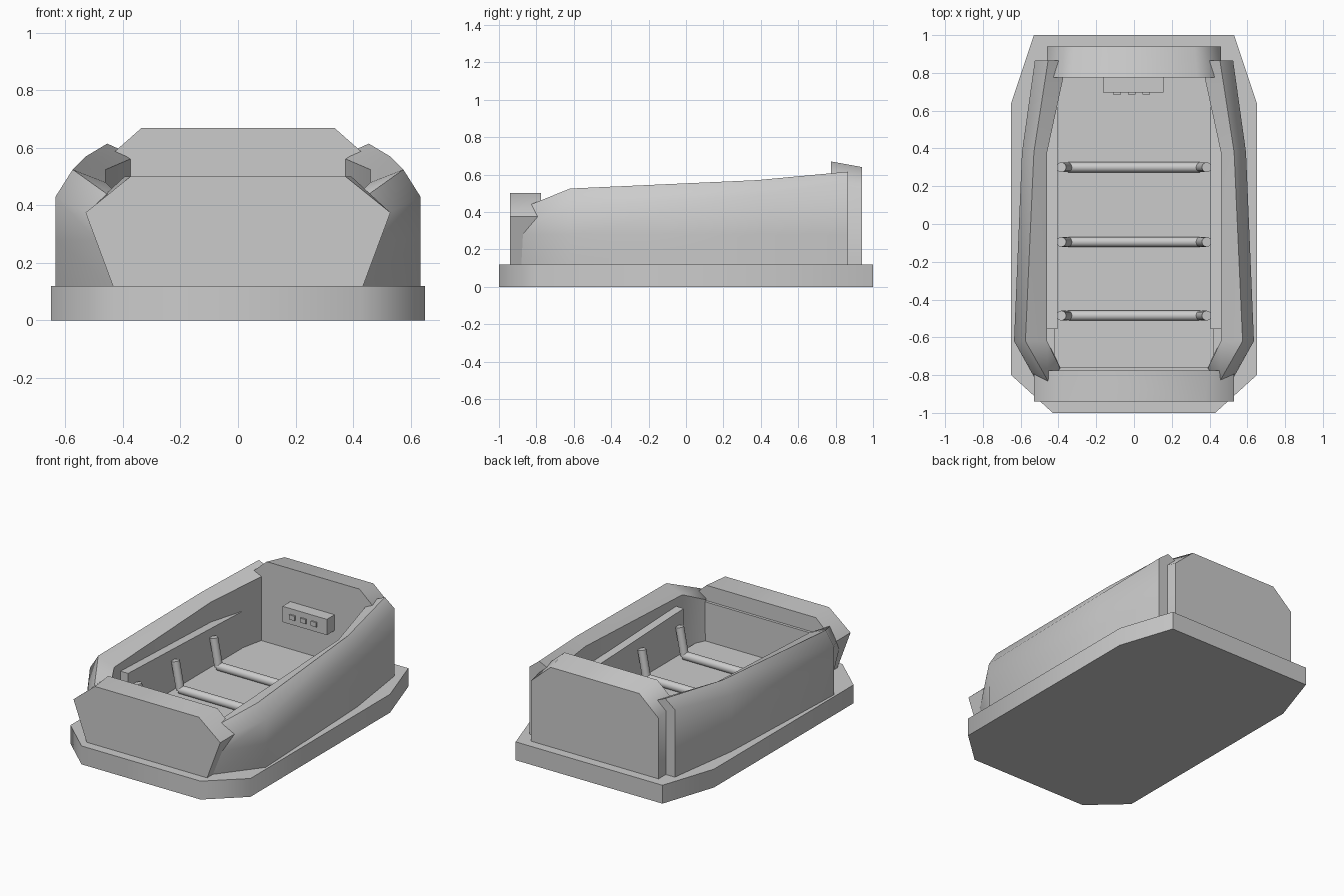
import bpy
import bmesh
import math
from mathutils import Vector

old = bpy.data.objects.get("Cube")
if old:
    bpy.data.objects.remove(old, do_unlink=True)

grey = bpy.data.materials.new("plain grey")
grey.use_nodes = True
grey.diffuse_color = (0.6, 0.6, 0.6, 1)
grey.node_tree.nodes["Principled BSDF"].inputs["Base Color"].default_value = (0.6, 0.6, 0.6, 1)

DECK = 0.12


def loft(name, sections):
    """Closed solid through matching rings of points, soft across shallow edges."""
    bm = bmesh.new()
    rings = [[bm.verts.new(p) for p in ring] for ring in sections]
    n = len(rings[0])
    for a, b in zip(rings, rings[1:]):
        for i in range(n):
            j = (i + 1) % n
            bm.faces.new((a[i], a[j], b[j], b[i]))
    bm.faces.new(rings[0])
    bm.faces.new(rings[-1])
    bmesh.ops.recalc_face_normals(bm, faces=bm.faces)
    mesh = bpy.data.meshes.new(name)
    bm.to_mesh(mesh)
    bm.free()
    mesh.materials.append(grey)
    obj = bpy.data.objects.new(name, mesh)
    bpy.context.collection.objects.link(obj)
    bpy.ops.object.select_all(action="DESELECT")
    obj.select_set(True)
    bpy.context.view_layer.objects.active = obj
    bpy.ops.object.shade_smooth_by_angle(angle=math.radians(58))


def symmetric(half):
    return half + [(-x, v) for x, v in reversed(half)]


def box(name, x0, x1, y0, y1, z0, z1):
    ring = [(x0, y0), (x1, y0), (x1, y1), (x0, y1)]
    loft(name, [[(x, y, z) for x, y in ring] for z in (z0, z1)])


def rod(name, start, end, radius):
    a, b = Vector(start), Vector(end)
    turn = (b - a).to_track_quat("Z", "Y")
    ring = [turn @ Vector((radius * math.cos(t), radius * math.sin(t), 0))
            for t in (math.tau * i / 16 for i in range(16))]
    loft(name, [[a + p for p in ring], [b + p for p in ring]])


def panel(name, faces):
    """Upright panel from a front and a rear half profile."""
    loft(name, [[(x, y, z) for x, z in symmetric(half)] for y, half in faces])


# Base plate with cut corners, and the raised cabin floor
outline = symmetric([(0.43, -1), (0.65, -0.8), (0.65, 0.64), (0.53, 1)])
loft("base", [[(x, y, z) for x, y in outline] for z in (0, DECK)])
box("cabin_floor", -0.42, 0.42, -0.78, 0.78, 0.1, 0.145)

# Flared front panel with its thin inner lining, and chamfered rear panel
panel("front_panel", [
    (-0.94, [(0.435, DECK), (0.53, 0.375), (0.375, 0.5)]),
    (-0.775, [(0.435, DECK), (0.53, 0.375), (0.395, 0.5)])])
box("front_lining", -0.4, 0.4, -0.78, -0.757, DECK, 0.4)
panel("rear_panel", [
    (0.775, [(0.46, DECK), (0.46, 0.56), (0.335, 0.67)]),
    (0.94, [(0.46, DECK), (0.46, 0.515), (0.32, 0.64)])])


def wall_section(y, outer, shoulder, ridge, top, inner):
    return [(outer, y, DECK), (outer, y, 0.28), (outer, y, shoulder),
            (ridge, y, top), (inner, y, top - 0.045), (inner, y, DECK)]


# Side walls: front edge wraps around the flared panel
nose = [(0.435, -0.88, DECK), (0.49, -0.88, 0.28), (0.525, -0.8, 0.375),
        (0.456, -0.83, 0.44), (0.39, -0.765, 0.41), (0.39, -0.757, DECK)]
wall = [nose,
        wall_section(-0.62, 0.635, 0.43, 0.575, 0.525, 0.46),
        wall_section(0.38, 0.593, 0.49, 0.53, 0.57, 0.46),
        wall_section(0.865, 0.525, 0.56, 0.455, 0.615, 0.355)]

for side, s in (("left", 1), ("right", -1)):
    loft(side + "_wall", [[(s * x, y, z) for x, y, z in ring] for ring in wall])
    # Upright inner panel along the cabin
    liner = [[(s * x, y, z) for x, z in ((0.405, DECK), (0.47, DECK), (0.47, top), (0.405, top))]
             for y, top in ((-0.555, 0.43), (0.62, 0.385))]
    loft(side + "_inner_panel", liner)

# Floor bars with leaning end posts
for i, y in enumerate((-0.485, -0.095, 0.3)):
    rod(f"floor_bar_{i + 1}", (-0.35, y, 0.165), (0.35, y, 0.165), 0.027)
    for side, s in (("left", 1), ("right", -1)):
        rod(f"{side}_post_{i + 1}", (s * 0.35, y, 0.165), (s * 0.385, y, 0.345), 0.026)

# Control box with three buttons on the rear panel
box("control_box", -0.165, 0.155, 0.695, 0.78, 0.352, 0.455)
for i, x in enumerate((-0.09, -0.012, 0.065)):
    box(f"button_{i + 1}", x - 0.02, x + 0.02, 0.685, 0.7, 0.388, 0.418)
